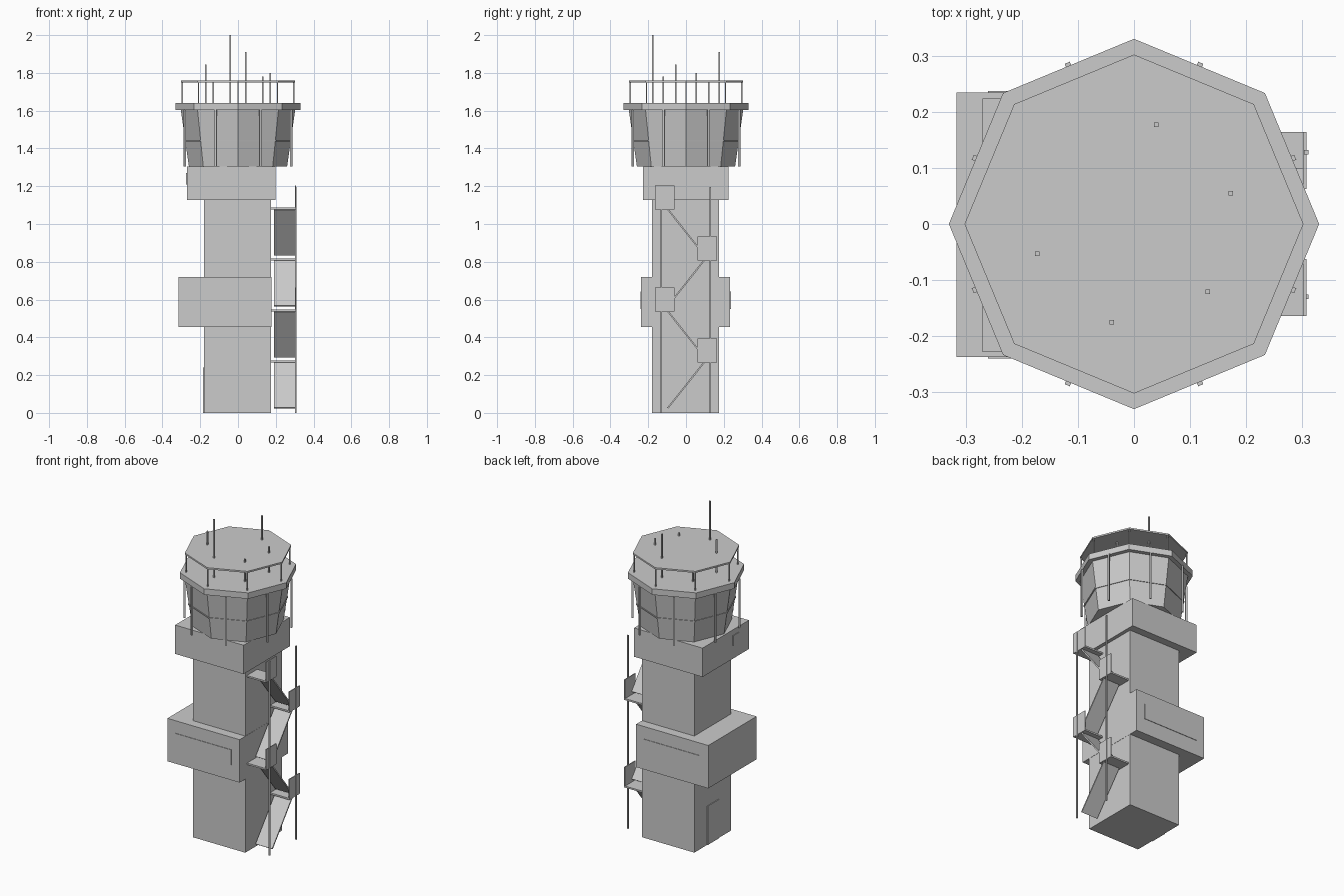
import bpy, math
from mathutils import Vector

if "Cube" in bpy.data.objects:
    bpy.data.objects.remove(bpy.data.objects["Cube"], do_unlink=True)

grey = bpy.data.materials.new("concrete_grey")
grey.use_nodes = True
grey.diffuse_color = (0.6, 0.6, 0.6, 1)
grey.node_tree.nodes["Principled BSDF"].inputs["Base Color"].default_value = (0.6, 0.6, 0.6, 1)


def finish(name, verts, faces):
    mesh = bpy.data.meshes.new(name)
    mesh.from_pydata(verts, [], faces)
    mesh.materials.append(grey)
    obj = bpy.data.objects.new(name, mesh)
    bpy.context.collection.objects.link(obj)
    return obj


def prism(name, low, high):
    """Solid between two matching rings of points."""
    n = len(low)
    sides = [(i, (i + 1) % n, n + (i + 1) % n, n + i) for i in range(n)]
    return finish(name, low + high, sides + [tuple(range(n))[::-1], tuple(range(n, 2 * n))])


def box(name, x, y, z):
    ring = [(x[0], y[0]), (x[1], y[0]), (x[1], y[1]), (x[0], y[1])]
    return prism(name, [(*p, z[0]) for p in ring], [(*p, z[1]) for p in ring])


def octagon(r, z):
    return [(r * math.cos(k * math.pi / 4), r * math.sin(k * math.pi / 4), z) for k in range(8)]


def rod(name, x, y, z0, z1, w=0.004):
    return box(name, (x - w, x + w), (y - w, y + w), (z0, z1))


# Stacked concrete blocks
box("shaft", (-0.18, 0.176), (-0.18, 0.176), (0, 1.13))
box("middle_block", (-0.316, 0.177), (-0.237, 0.234), (0.455, 0.72))
box("upper_block", (-0.27, 0.198), (-0.228, 0.224), (1.127, 1.305))

# Thin plates: long windows, door and small window
for name, y in (("front_window", -0.237), ("back_window", 0.234)):
    box(name, (-0.26, 0.12), (y - 0.003, y + 0.003), (0.55, 0.643))
box("door", (-0.184, -0.178), (-0.06, 0.05), (0, 0.24))
box("small_window", (-0.274, -0.268), (-0.13, -0.07), (1.21, 1.27))

# Flared control cab with a horizontal band, roof slab and upper deck
prism("cab", octagon(0.26, 1.305), octagon(0.303, 1.605))
prism("cab_band", octagon(0.283, 1.436), octagon(0.284, 1.444))
prism("roof_slab", octagon(0.33, 1.603), octagon(0.33, 1.64))
prism("upper_deck", octagon(0.302, 1.75), octagon(0.302, 1.76))

# Posts round the cab, square to each side
for k in range(8):
    a = (k + 0.5) * math.pi / 4
    out = Vector((math.cos(a), math.sin(a), 0))
    side = Vector((-out.y, out.x, 0)) * 0.005
    ring = [out * r + side * s for r, s in ((0.301, -1), (0.311, -1), (0.311, 1), (0.301, 1))]
    up = Vector((0, 0, 1))
    prism("cab_post", [tuple(p + up * 1.305) for p in ring], [tuple(p + up * 1.605) for p in ring])

# Deck posts
for x, y, z in octagon(0.295, 1.64):
    rod("deck_post", x, y, z, 1.755, 0.003)

# Antennas
for x, y, top in ((-0.04, -0.175, 2.0), (0.04, 0.177, 1.91), (-0.172, -0.053, 1.845),
                  (0.172, 0.055, 1.80), (0.131, -0.121, 1.78), (-0.131, 0.121, 1.755)):
    rod("antenna", x, y, 1.64, top)

# Outside stairs: poles, landings with outer panels, and zigzag flights
for y in (-0.13, 0.128):
    rod("stair_pole", 0.307, y, 0, 1.195)
for i in range(4):
    z = 0.268 + 0.27 * i
    s = 1 if i % 2 == 0 else -1
    y = sorted((s * 0.062, s * 0.164))
    box("landing", (0.175, 0.306), y, (z, z + 0.01))
    box("landing_panel", (0.301, 0.307), y, (z, z + 0.127))
    start = Vector((0, -0.097 * s, z - 0.243))
    end = Vector((0, 0.095 * s, z - 0.002))
    normal = Vector((0, -(end.z - start.z), end.y - start.y)).normalized() * 0.004
    ring = [start - normal, end - normal, end + normal, start + normal]
    if s < 0:
        ring.reverse()
    prism("stair_flight", [(0.19, p.y, p.z) for p in ring], [(0.303, p.y, p.z) for p in ring])
